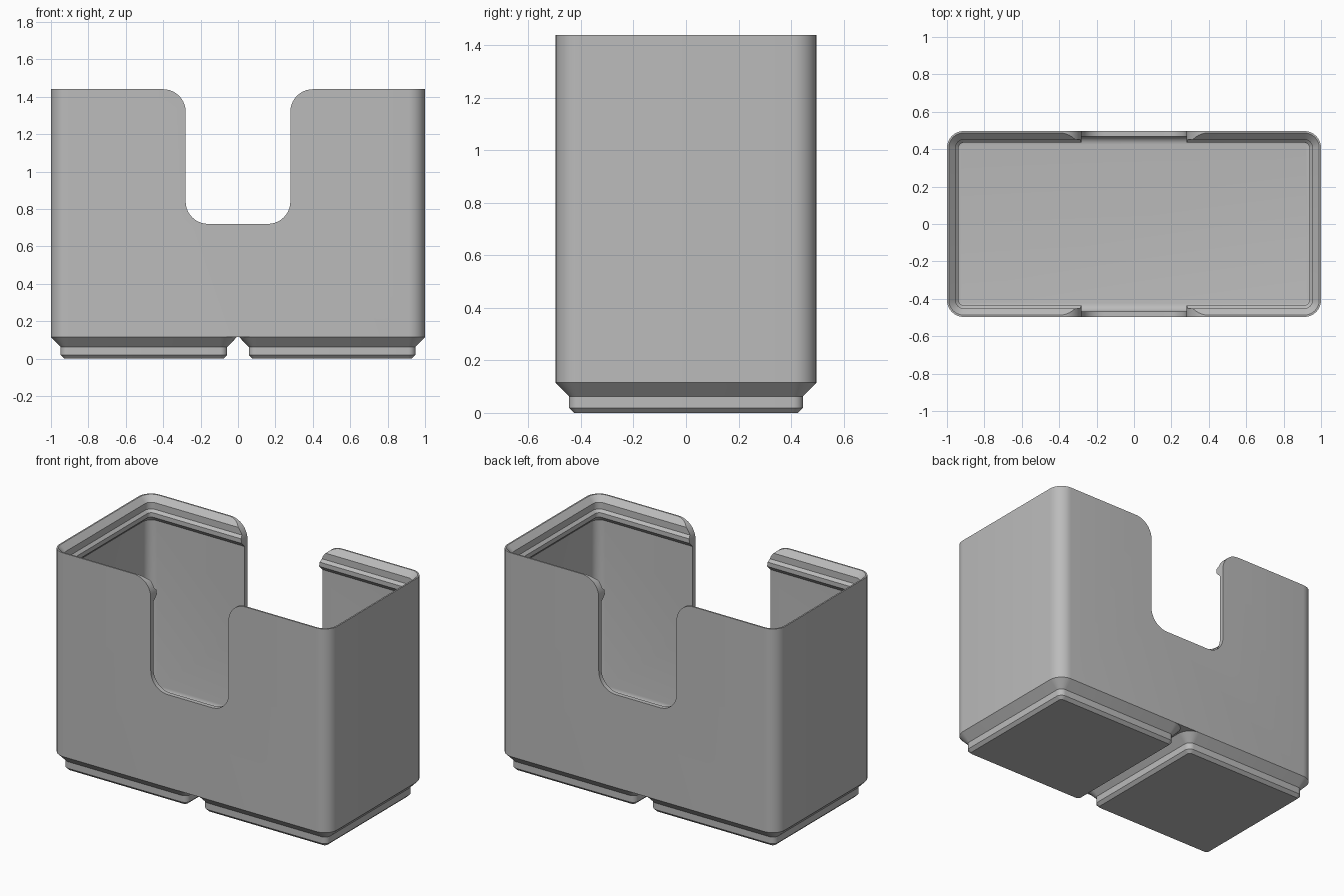
import bpy, bmesh, math

cube = bpy.data.objects.get("Cube")
if cube:
    bpy.data.objects.remove(cube, do_unlink=True)

MM = 2 / 83.5                       # model units per design unit
HALF_X, HALF_Y = 1.0, 20.75 * MM    # outer half sizes
CORNER = 3.75 * MM                  # outer corner radius
TOP, BASE, FLOOR = 1.44, 0.115, 7 * MM
WALL, FILLET = 1.2 * MM, 1.8 * MM

grey = bpy.data.materials.new("plain_grey")
grey.use_nodes = True
colour = (0.5, 0.5, 0.5, 1)
grey.diffuse_color = colour
grey.node_tree.nodes["Principled BSDF"].inputs["Base Color"].default_value = colour


def ring(bm, hx, hy, inset, z, steps=8):
    """Rounded rectangle of vertices, shrunk by inset."""
    r = CORNER - inset
    verts = []
    for i, (sx, sy) in enumerate([(1, 1), (-1, 1), (-1, -1), (1, -1)]):
        for k in range(steps + 1):
            a = (i + k / steps) * math.pi / 2
            verts.append(bm.verts.new((sx * (hx - CORNER) + r * math.cos(a),
                                       sy * (hy - CORNER) + r * math.sin(a), z)))
    return verts


def loft(name, hx, hy, profile, x=0):
    """Closed solid through rounded rings given as (inset, z)."""
    bm = bmesh.new()
    rings = [ring(bm, hx, hy, inset, z) for inset, z in profile]
    n = len(rings[0])
    for a, b in zip(rings, rings[1:]):
        for i in range(n):
            j = (i + 1) % n
            bm.faces.new((a[i], a[j], b[j], b[i]))
    bm.faces.new(rings[0][::-1])
    bm.faces.new(rings[-1])
    bmesh.ops.recalc_face_normals(bm, faces=bm.faces)
    return finish(name, bm, x)


def finish(name, bm, x=0):
    mesh = bpy.data.meshes.new(name)
    bm.to_mesh(mesh)
    bm.free()
    mesh.materials.append(grey)
    obj = bpy.data.objects.new(name, mesh)
    bpy.context.collection.objects.link(obj)
    obj.location.x = x
    return obj


def smooth(obj):
    bpy.ops.object.select_all(action="DESELECT")
    obj.select_set(True)
    bpy.context.view_layer.objects.active = obj
    bpy.ops.object.shade_smooth_by_angle(angle=math.radians(25))


# Box shell: outside wall, stacking lip, inner wall, rounded floor edge
lip = 2.6 * MM
profile = [(0, BASE), (0, TOP), (0.4 * MM, TOP),
           (1.9 * MM, TOP - 1.5 * MM), (1.9 * MM, TOP - 3.3 * MM),
           (lip, TOP - 4 * MM), (lip, TOP - 5.2 * MM),
           (WALL, TOP - 5.2 * MM - (lip - WALL))]
for k in range(7):
    a = k / 6 * math.pi / 2
    profile.append((WALL + FILLET * (1 - math.cos(a)),
                    FLOOR + FILLET * (1 - math.sin(a))))
box = loft("box_shell", HALF_X, HALF_Y, profile)

# Notch cutter: rounded slot with flared top corners, through both long walls
W, LOW, R = 0.28, 0.72, 0.12


def arc(cx, cz, start, end, steps=10):
    return [(cx + R * math.cos(math.radians(start + (end - start) * k / steps)),
             cz + R * math.sin(math.radians(start + (end - start) * k / steps)))
            for k in range(steps + 1)]


right = arc(W - R, LOW + R, 270, 360) + arc(W + R, TOP - R, 180, 90)
right.append((W + R, TOP + 0.2))
outline = right + [(-x, z) for x, z in reversed(right)]
bm = bmesh.new()
face = bm.faces.new([bm.verts.new((x, -0.8, z)) for x, z in outline])
side = bmesh.ops.extrude_face_region(bm, geom=[face])
bmesh.ops.translate(bm, vec=(0, 1.6, 0),
                    verts=[v for v in side["geom"] if isinstance(v, bmesh.types.BMVert)])
bmesh.ops.recalc_face_normals(bm, faces=bm.faces)
cutter = finish("notch_cutter", bm)
cut = box.modifiers.new("notch", "BOOLEAN")
cut.operation, cut.solver, cut.object = "DIFFERENCE", "EXACT", cutter
bpy.context.view_layer.objects.active = box
bpy.ops.object.modifier_apply(modifier=cut.name)
bpy.data.objects.remove(cutter, do_unlink=True)
smooth(box)

# Two stepped feet
foot = [(2.95 * MM, 0), (2.15 * MM, 0.8 * MM), (2.15 * MM, 2.6 * MM),
        (0, BASE), (0, BASE + 0.005)]
for name, x in (("left_foot", 21 * MM), ("right_foot", -21 * MM)):
    smooth(loft(name, HALF_Y, HALF_Y, foot, x))
